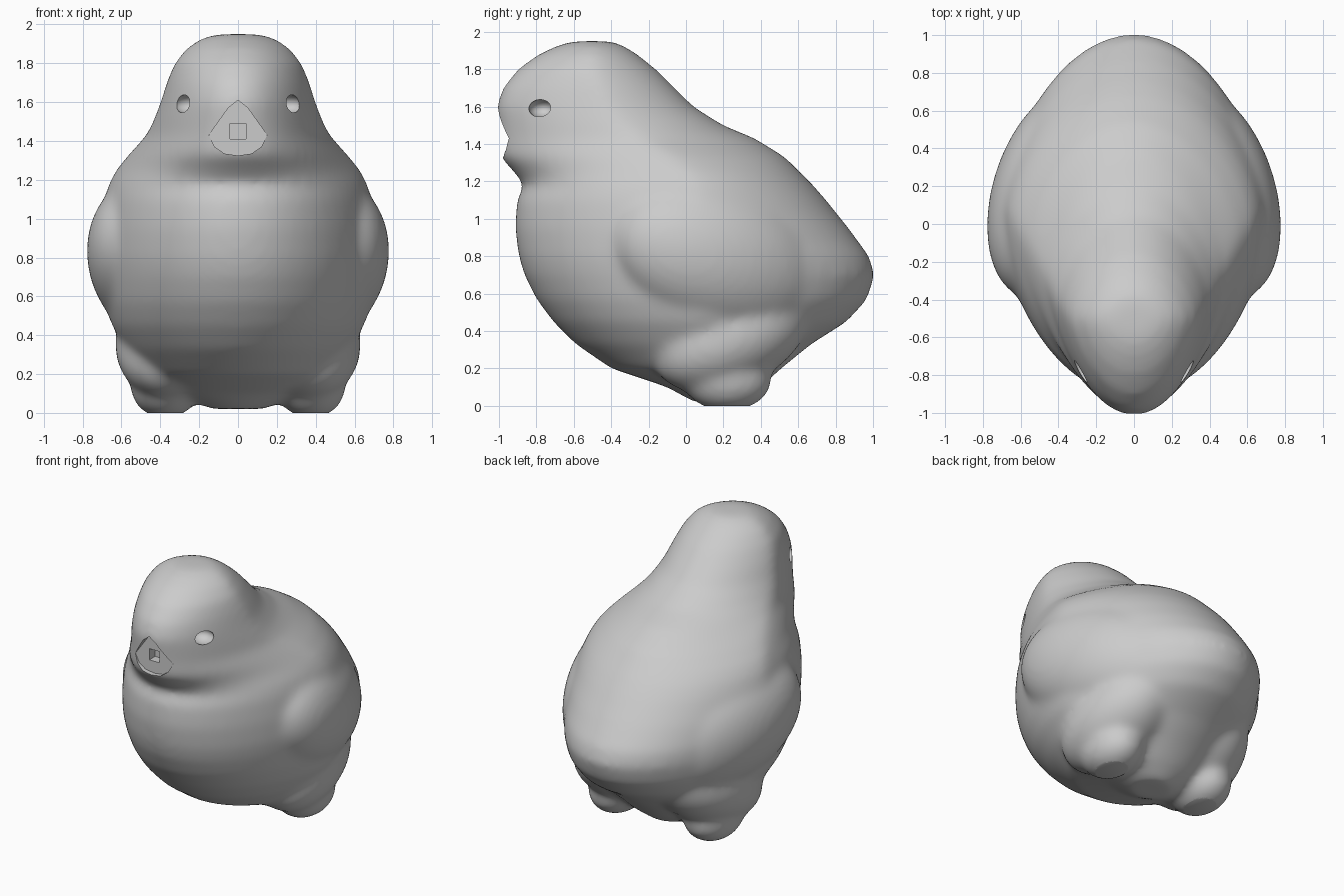
import bpy, bmesh, math
from mathutils import Euler, Matrix

cube = bpy.data.objects.get("Cube")
if cube:
    bpy.data.objects.remove(cube)

grey = bpy.data.materials.new("plain grey")
grey.use_nodes = True
COLOUR = (0.6, 0.6, 0.6, 1)
grey.diffuse_color = COLOUR
grey.node_tree.nodes["Principled BSDF"].inputs["Base Color"].default_value = COLOUR


def make_object(name, bm):
    bmesh.ops.recalc_face_normals(bm, faces=bm.faces)
    mesh = bpy.data.meshes.new(name)
    bm.to_mesh(mesh)
    bm.free()
    obj = bpy.data.objects.new(name, mesh)
    bpy.context.collection.objects.link(obj)
    return obj


def power(value, exponent):
    return math.copysign(abs(value) ** exponent, value)


def add_ellipsoid(bm, centre, radii, tilt=0, yaw=0):
    matrix = (Matrix.Translation(centre) @ Euler((tilt, 0, yaw)).to_matrix().to_4x4()
              @ Matrix.Diagonal((*radii, 1)))
    bmesh.ops.create_uvsphere(bm, u_segments=40, v_segments=24, radius=1, matrix=matrix)


def add_prism(bm, outline, front, back):
    rings = [[bm.verts.new((x, y, z)) for x, z in outline] for y in (front, back)]
    for ring in rings:
        bm.faces.new(ring)
    for i in range(len(outline)):
        j = (i + 1) % len(outline)
        bm.faces.new((rings[0][i], rings[0][j], rings[1][j], rings[1][i]))


# Horizontal body sections: height, front y, widest y, back y, half width
SECTIONS = [
    (.02, .04, .18, .3, .14), (.1, -.1, .17, .4, .34), (.2, -.4, .12, .51, .48),
    (.33, -.59, .1, .67, .58), (.45, -.71, .08, .86, .65), (.57, -.8, .08, .97, .69),
    (.7, -.865, .08, 1.01, .71), (.8, -.895, .08, .98, .72), (.95, -.915, .08, .87, .715),
    (1.1, -.905, .06, .75, .69), (1.18, -.865, .04, .68, .665), (1.25, -.92, 0, .61, .63),
    (1.33, -.995, -.08, .53, .565), (1.43, -1.0, -.25, .37, .475), (1.5, -1.005, -.35, .2, .44),
    (1.6, -1.015, -.42, .04, .4), (1.7, -.98, -.46, -.06, .37), (1.8, -.9, -.5, -.16, .33),
    (1.88, -.79, -.5, -.26, .265), (1.93, -.68, -.5, -.34, .19), (1.95, -.6, -.5, -.4, .11),
]
SIDES = 64
bm = bmesh.new()
rings = []
for z, front, middle, back, width in SECTIONS:
    # The breast is nearly round, the face narrows to the beak
    front_taper = 1.75 if z < 1.2 else 1.45
    ring = []
    for i in range(SIDES):
        angle = math.tau * i / SIDES
        c, s = math.cos(angle), math.sin(angle)
        length, taper = (middle - front, front_taper) if s < 0 else (back - middle, 1.5)
        ring.append(bm.verts.new((width * c, middle + length * power(s, 2 / taper), z)))
    rings.append(ring)
for low, high in zip(rings, rings[1:]):
    for i in range(SIDES):
        j = (i + 1) % SIDES
        bm.faces.new((low[i], low[j], high[j], high[i]))
bm.faces.new(rings[0])
bm.faces.new(rings[-1])

# Folded wings, thighs running back to the tail, and stubby legs
for side in (-1, 1):
    add_ellipsoid(bm, (side * .42, .17, .79), (.33, .6, .41), -.3, side * .3)
    add_ellipsoid(bm, (side * .34, .24, .37), (.29, .44, .27), .4, side * .15)
    add_ellipsoid(bm, (side * .375, .22, .14), (.18, .24, .17))
body = make_object("bird_body", bm)

remesh = body.modifiers.new("blend", "REMESH")
remesh.mode = "VOXEL"
remesh.voxel_size = .02
smooth = body.modifiers.new("soften", "SMOOTH")
smooth.factor = .5
smooth.iterations = 30

# Cutters: ground plane, beak face with peg hole, eye sockets
helpers = []


def cut(name, bm):
    cutter = make_object(name, bm)
    cutter.hide_render = True
    helpers.append(cutter)
    boolean = body.modifiers.new(name, "BOOLEAN")
    boolean.operation = "DIFFERENCE"
    boolean.solver = "EXACT"
    boolean.object = cutter


bm = bmesh.new()
bmesh.ops.create_cube(bm, size=2, matrix=Matrix.Translation((0, 0, -1)))
cut("ground_cutter", bm)

bm = bmesh.new()
half = [(0, 1.61), (.05, 1.57), (.1, 1.5), (.15, 1.43), (.12, 1.37), (.07, 1.335), (0, 1.325)]
outline = half + [(-x, z) for x, z in reversed(half[1:-1])]
add_prism(bm, outline, -1.2, -.945)
cut("beak_cutter", bm)

bm = bmesh.new()
add_prism(bm, [(-.04, 1.41), (.04, 1.41), (.04, 1.49), (-.04, 1.49)], -1.2, -.88)
cut("peg_hole_cutter", bm)

for name, side in (("left", 1), ("right", -1)):
    bm = bmesh.new()
    add_ellipsoid(bm, (side * .255, -.77, 1.59), (.08, .07, .05))
    cut(name + "_eye_cutter", bm)

# Bake the shape and drop the cutters
bpy.context.view_layer.update()
depsgraph = bpy.context.evaluated_depsgraph_get()
final = bpy.data.meshes.new_from_object(body.evaluated_get(depsgraph))
body.modifiers.clear()
body.data = final
for helper in helpers:
    bpy.data.objects.remove(helper)

final.materials.clear()
final.materials.append(grey)
for face in final.polygons:
    face.material_index = 0

bpy.ops.object.select_all(action="DESELECT")
body.select_set(True)
bpy.context.view_layer.objects.active = body
bpy.ops.object.shade_smooth_by_angle(angle=math.radians(40))
